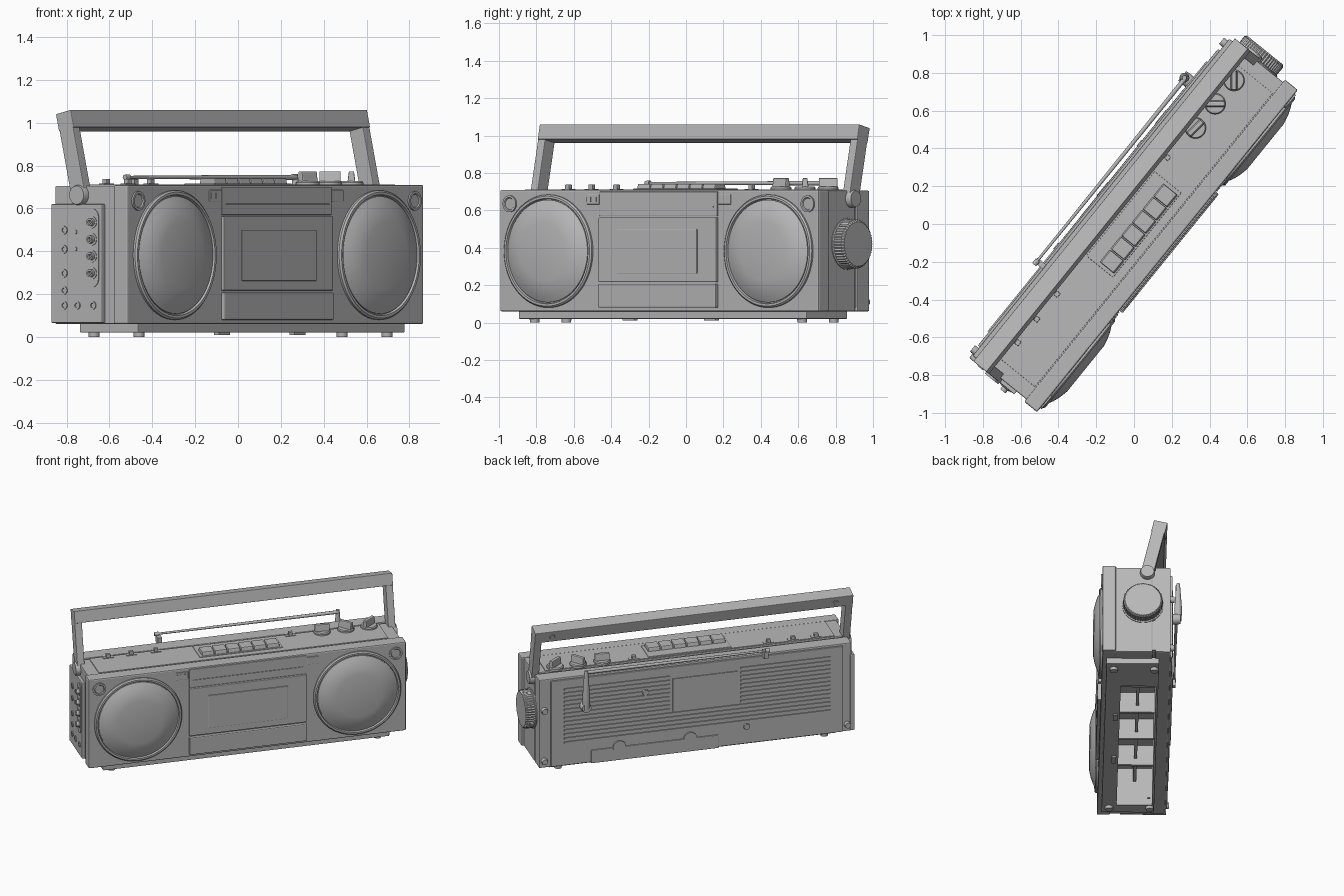
import bpy, bmesh, math
from mathutils import Matrix, Vector

if "Cube" in bpy.data.objects:
    bpy.data.objects.remove(bpy.data.objects["Cube"], do_unlink=True)

grey = bpy.data.materials.new("plain grey")
grey.use_nodes = True
colour = (0.48, 0.48, 0.48, 1)
grey.diffuse_color = colour
grey.node_tree.nodes["Principled BSDF"].inputs["Base Color"].default_value = colour

TURN = Matrix.Rotation(math.radians(51), 4, "Z")
AXES = {"x": Vector((1, 0, 0)), "y": Vector((0, 1, 0)), "z": Vector((0, 0, 1))}


def finish(name, bm, place=Matrix(), smooth=False):
    bmesh.ops.recalc_face_normals(bm, faces=bm.faces)
    mesh = bpy.data.meshes.new(name)
    bm.to_mesh(mesh)
    bm.free()
    mesh.materials.append(grey)
    ob = bpy.data.objects.new(name, mesh)
    bpy.context.collection.objects.link(ob)
    ob.matrix_world = TURN @ place
    if smooth:
        bpy.ops.object.select_all(action="DESELECT")
        ob.select_set(True)
        bpy.context.view_layer.objects.active = ob
        bpy.ops.object.shade_smooth_by_angle(angle=math.radians(35))
    return ob


def box(name, x, y, z, bevel=0.0, place=Matrix(), taper=1.0):
    """Box from three ranges; taper narrows the top in y."""
    bm = bmesh.new()
    bmesh.ops.create_cube(bm, size=1)
    for v in bm.verts:
        k = taper if v.co.z > 0 else 1
        v.co = [r[0] + (c + 0.5) * (r[1] - r[0])
                for r, c in zip((x, y, z), (v.co.x, v.co.y * k, v.co.z))]
    if bevel:
        bmesh.ops.bevel(bm, geom=bm.edges[:], offset=bevel, segments=2, affect="EDGES", profile=0.5)
    return finish(name, bm, place)


def lathe(name, centre, axis, profile, sides=48, flute=0.0, place=Matrix()):
    """Turned part: profile of (radius, height) along a signed axis."""
    d = AXES[axis[-1]] * (-1 if axis[0] == "-" else 1)
    turn = d.to_track_quat("Z", "Y")
    bm = bmesh.new()
    rings = []
    for r, h in profile:
        ring = []
        for i in range(sides):
            a = math.tau * i / sides
            rr = r - (flute if i % 2 else 0)
            p = Vector((rr * math.cos(a), rr * math.sin(a), h))
            ring.append(bm.verts.new(Vector(centre) + turn @ p))
        rings.append(ring)
    for lo, hi in zip(rings, rings[1:]):
        for i in range(sides):
            j = (i + 1) % sides
            bm.faces.new((lo[i], lo[j], hi[j], hi[i]))
    bm.faces.new(rings[0])
    bm.faces.new(rings[-1])
    return finish(name, bm, place, smooth=not flute)


def disc(name, centre, axis, r, h, sides=24, place=Matrix()):
    return lathe(name, centre, axis, [(r, 0), (r, h * 0.7), (r * 0.9, h)], sides, place=place)


# Case shells, top deck and back cover
shell = box("rear_shell", (-1.08, 1.08), (-0.15, 0.105), (0.06, 0.705), 0.006)
box("front_shell", (-1.097, 1.097), (-0.228, -0.14), (0.06, 0.71), 0.008)
box("groove_floor", (-1.07, 1.07), (0.1, 0.13), (0.08, 0.685))
back = box("back_shell", (-1.08, 1.08), (0.123, 0.225), (0.06, 0.705), 0.006)
box("back_cover", (-1.02, 1.0), (0.22, 0.238), (0.065, 0.69), 0.004)
box("top_deck", (-1.0, 1.0), (-0.135, 0.1), (0.7, 0.711), 0.002)

# Base, feet and open battery bay
base = box("base", (-0.99, 0.99), (-0.2, 0.15), (0.02, 0.07), 0.005)
bay = box("battery_bay_cutter", (-0.89, 0.69), (-0.1, 0.135), (-0.02, 0.3))
bay.hide_render = True
bay.display_type = "WIRE"
bay.hide_set(True)
for ob in (shell, base, back, bpy.data.objects["groove_floor"]):
    cut = ob.modifiers.new("battery bay", "BOOLEAN")
    cut.object = bay
    cut.solver = "EXACT"
for x in (-0.6, -0.25, 0.1, 0.45):
    box("battery_rib", (x, x + 0.02), (-0.1, 0.135), (0.15, 0.3))
box("battery_divider", (-0.89, 0.69), (0.01, 0.03), (0.2, 0.3))
for x in (-0.92, 0.92):
    for y in (-0.15, 0.12):
        lathe("foot", (x, y, 0.025), "-z", [(0.027, 0), (0.025, 0.025)], 20)
for x in (-0.28, 0.28):
    box("base_tab", (x - 0.04, x + 0.04), (-0.145, -0.115), (0.01, 0.03))

# Speakers and small round trims
for s in (-1, 1):
    lathe("speaker_ring", (s * 0.757, -0.225, 0.382), "-y",
          [(0.302, 0), (0.302, 0.014), (0.294, 0.022), (0.282, 0.022), (0.278, 0.008)], 72)
    lathe("speaker_grille", (s * 0.757, -0.225, 0.382), "-y",
          [(0.274, 0), (0.274, 0.016), (0.24, 0.034), (0.2, 0.048), (0.155, 0.058)], 72)
    lathe("corner_ring", (s * 1.025, -0.225, 0.635), "-y",
          [(0.045, 0), (0.045, 0.012), (0.034, 0.012), (0.03, 0.006)], 32)
    box("indicator", sorted((s * 0.41, s * 0.495)), (-0.234, -0.22), (0.632, 0.685), 0.003)
for x in (-0.478, -0.44):
    box("indicator_window", (x - 0.014, x + 0.014), (-0.238, -0.23), (0.645, 0.672))

# Cassette door, dial band and lower panel
box("dial_band", (-0.405, 0.405), (-0.236, -0.22), (0.57, 0.7), 0.003)
box("dial_strip", (-0.38, 0.38), (-0.241, -0.23), (0.615, 0.623))
box("cassette_door", (-0.405, 0.405), (-0.244, -0.22), (0.217, 0.563), 0.004)
box("cassette_window", (-0.275, 0.275), (-0.25, -0.24), (0.262, 0.5), 0.003)
box("lower_panel", (-0.405, 0.405), (-0.25, -0.22), (0.08, 0.207), 0.006)

# Tape keys
box("key_bed", (-0.29, 0.285), (-0.092, 0.09), (0.7, 0.716), 0.003)
for i in range(6):
    x = -0.27 + i * 0.09
    box("tape_key", (x, x + 0.084), (-0.085, 0.015), (0.71, 0.742), 0.006, taper=0.85)

# Fin knobs and slide switches on top
for x, angle in ((0.924, 39), (0.765, -51), (0.6, -6)):
    place = Matrix.Translation((x, 0.067, 0)) @ Matrix.Rotation(math.radians(angle), 4, "Z")
    disc("knob_skirt", (0, 0, 0.705), "z", 0.056, 0.022, 32, place)
    box("knob_fin", (-0.05, 0.05), (-0.02, 0.02), (0.71, 0.773), 0.005, place, 0.6)
for x in (-0.875, -0.715, -0.545, 0.385):
    box("switch_plate", (x - 0.035, x + 0.035), (0.065, 0.098), (0.7, 0.715))
    box("switch_lever", (x - 0.014, x + 0.014), (0.07, 0.095), (0.71, 0.738), 0.003)

# Tuning knob on the left end
disc("tuning_collar", (1.07, 0.04, 0.42), "x", 0.138, 0.022, 48)
lathe("tuning_knob", (1.08, 0.04, 0.42), "x",
      [(0.132, 0), (0.132, 0.06), (0.122, 0.072), (0.11, 0.072)], 96, 0.005)

# Socket panel on the right end
box("socket_panel", (-1.1, -1.07), (-0.075, 0.232), (0.065, 0.62), 0.005)
box("socket_slot", (-1.104, -1.09), (-0.055, 0.02), (0.27, 0.56))
for z in (0.27, 0.56):
    lathe("socket_slot_end", (-1.09, -0.0175, z), "-x", [(0.0375, 0), (0.0375, 0.014)], 32)
for z in (0.535, 0.455, 0.376, 0.297):
    lathe("jack", (-1.095, -0.0175, z), "-x",
          [(0.028, 0), (0.028, 0.012), (0.018, 0.012), (0.018, 0.03), (0.01, 0.03), (0.009, 0.015)], 24)
small = [(0.152, z) for z in (0.498, 0.409, 0.297, 0.217, 0.147)]
for y, z in small + [(0.075, 0.147), (-0.02, 0.147)]:
    lathe("small_socket", (-1.09, y, z), "-x",
          [(0.019, 0), (0.019, 0.015), (0.011, 0.015), (0.01, 0.008)], 20)
for z in (0.49, 0.41):
    disc("panel_screw", (-1.09, 0.085, z), "-x", 0.01, 0.014, 16)

# Back ribs, label plate, battery door and screws
for i in range(14):
    z = 0.225 + i * 0.03
    spans = [(-0.93, -0.31), (0.18, 0.91)] if z > 0.35 else [(-0.93, 0.91)]
    for span in spans:
        box("back_rib", span, (0.235, 0.245), (z, z + 0.014))
box("label_plate", (-0.29, 0.16), (0.235, 0.244), (0.366, 0.605))
box("battery_door", (-0.155, 0.724), (0.23, 0.246), (0.06, 0.155), 0.003)
for x in (0.04, 0.53):
    lathe("door_latch", (x, 0.235, 0.155), "y", [(0.045, 0), (0.045, 0.014)], 24)
for x, z in ((0.35, 0.53), (1.045, 0.48), (1.045, 0.11), (-0.35, 0.19), (-1.05, 0.11)):
    disc("back_screw", (x, 0.22, z), "y", 0.022, 0.03, 20)

# Folded aerial
disc("aerial_pivot", (0.77, 0.235, 0.49), "y", 0.035, 0.06, 24)
lathe("aerial_post", (0.77, 0.28, 0.48), "z",
      [(0.022, 0), (0.026, 0.08), (0.018, 0.2), (0.012, 0.28)], 20)
lathe("aerial_rod", (0.77, 0.275, 0.745), "-x", [(0.012, 0), (0.01, 0.6), (0.007, 1.25)], 12)
disc("aerial_tip", (-0.47, 0.275, 0.745), "-x", 0.014, 0.03, 12)
box("aerial_clip", (-0.49, -0.46), (0.225, 0.285), (0.69, 0.737))

# Carrying handle, leaning back
lean = Matrix.Translation((0, 0.07, 0.662)) @ Matrix.Rotation(math.radians(-13), 4, "X")
box("handle_bar", (-1.1, 1.1), (-0.046, 0.046), (0.315, 0.398), 0.004, lean)
for s in (-1, 1):
    box("handle_leg", sorted((s * 1.05, s * 1.1)), (-0.042, 0.042), (0, 0.396), 0.004, lean)
    disc("handle_pivot", (s * 1.06, 0, 0), "x" if s > 0 else "-x", 0.048, 0.052, 32, lean)
    disc("handle_screw", (s * 0.98, 0.042, 0.355), "y", 0.018, 0.008, 16, lean)
